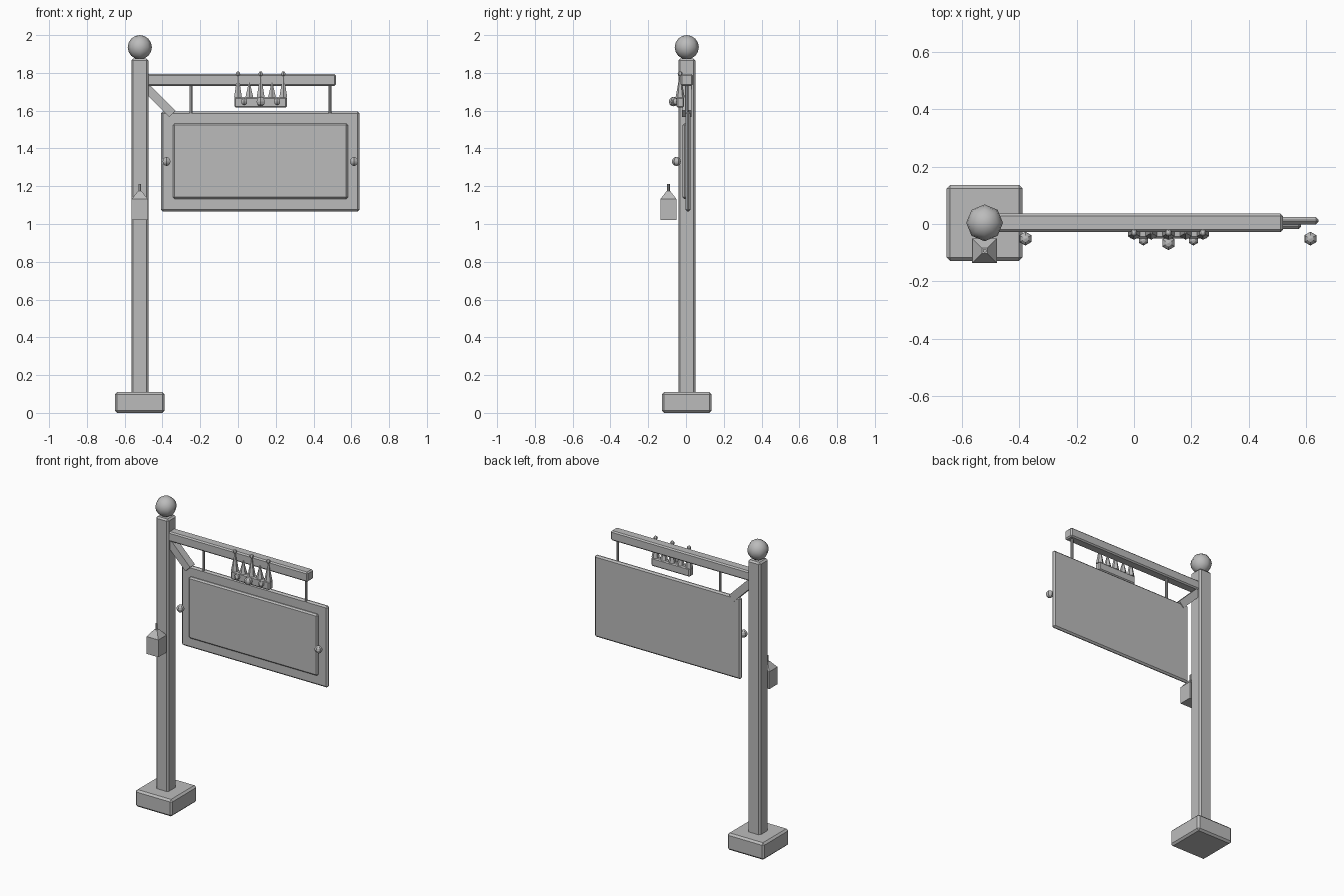
import bpy
import math

old = bpy.data.objects.get("Cube")
if old:
    bpy.data.objects.remove(old, do_unlink=True)

MID_Y = 0.004    # centre plane of the post and arm
POST_X = -0.52
CROWN_X = 0.12

grey = bpy.data.materials.new("plain grey")
grey.use_nodes = True
grey.diffuse_color = (0.5, 0.5, 0.5, 1)
grey.node_tree.nodes["Principled BSDF"].inputs["Base Color"].default_value = (0.5, 0.5, 0.5, 1)


def finish(name):
    ob = bpy.context.object
    ob.name = name
    ob.data.materials.append(grey)
    return ob


def box(name, x, y, z, bevel=0.0, turn=0.0):
    """Box from (low, high) ranges, with chamfered edges and a turn about y."""
    ranges = (x, y, z)
    bpy.ops.mesh.primitive_cube_add(size=1, location=[sum(r) / 2 for r in ranges])
    ob = finish(name)
    ob.scale = [r[1] - r[0] for r in ranges]
    bpy.ops.object.transform_apply(location=False, rotation=False, scale=True)
    ob.rotation_euler.y = turn
    if bevel:
        mod = ob.modifiers.new("chamfer", 'BEVEL')
        mod.width = bevel
        mod.segments = 1
    return ob


def ball(name, loc, r, segments=6, rings=6):
    bpy.ops.mesh.primitive_uv_sphere_add(segments=segments, ring_count=rings, radius=r, location=loc)
    return finish(name)


def spike(name, x, y, z, r1, r2, sides=6, turn=0.0):
    bpy.ops.mesh.primitive_cone_add(vertices=sides, radius1=r1, radius2=r2, depth=z[1] - z[0],
                                    location=(x, y, sum(z) / 2), rotation=(0, 0, turn))
    return finish(name)


def around(c, half):
    return (c - half, c + half)


# Post with foot and finial
box("base", around(POST_X, 0.132), around(MID_Y, 0.132), (0, 0.11), 0.012)
box("post", around(POST_X, 0.045), around(MID_Y, 0.045), (0.1, 1.875), 0.01)
finial = ball("finial", (POST_X, MID_Y, 1.936), 0.064, 8, 8)
bpy.ops.object.shade_smooth_by_angle(angle=math.radians(50))

# Arm, diagonal brace and hanging rods
box("arm", (-0.5, 0.518), around(MID_Y, 0.032), (1.73, 1.793), 0.008)
box("brace", around(-0.428, 0.115), around(MID_Y, 0.025), around(1.664, 0.024), 0, math.radians(45))
for side, x in (("right", -0.25), ("left", 0.487)):
    spike(side + "_hanger", x, MID_Y, (1.585, 1.74), 0.008, 0.008, 8)

# Sign board with raised panel and side knobs
box("sign_board", (-0.407, 0.643), (-0.002, 0.024), (1.066, 1.596), 0.01)
box("sign_panel", (-0.345, 0.582), (-0.018, 0.006), (1.133, 1.532), 0.009)
for side, x in (("right", -0.378), ("left", 0.614)):
    ball(side + "_knob", (x, -0.051, 1.331), 0.024)

# Crown ornament
box("crown_band", around(CROWN_X, 0.139), (-0.05, -0.01), (1.616, 1.672), 0.007)
for i in range(-2, 3):
    x = CROWN_X + i * 0.06
    tall = i % 2 == 0
    spike("crown_spike", x, -0.031, (1.67, 1.787 if tall else 1.75), 0.024, 0.003)
    if tall:
        ball("crown_bead", (x, -0.031, 1.795), 0.013)
for i in (-1, 0, 1):
    ball("crown_gem", (CROWN_X + i * 0.087, -0.057 - 0.009 * (i == 0), 1.648), 0.018 if i else 0.025)

# Lantern on the front of the post
LANTERN_Y = -0.093
box("lantern_body", around(POST_X, 0.043), around(LANTERN_Y, 0.043), (1.02, 1.132))
spike("lantern_roof", POST_X, LANTERN_Y, (1.132, 1.174), 0.06, 0.014, 4, math.radians(45))
spike("lantern_rod", POST_X, LANTERN_Y, (1.17, 1.212), 0.007, 0.007)
